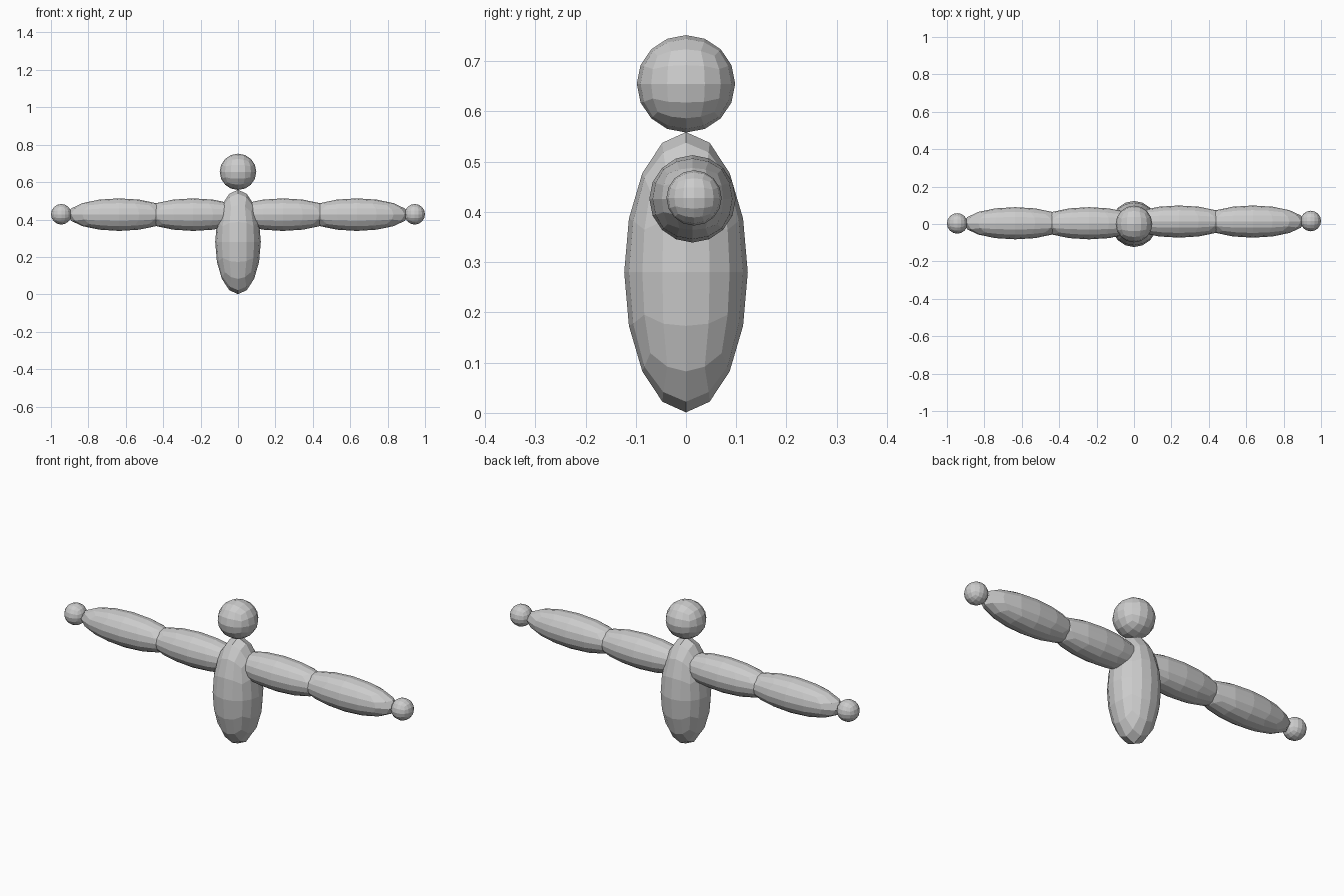
import bpy, bmesh
from mathutils import Vector

if "Cube" in bpy.data.objects:
    bpy.data.objects.remove(bpy.data.objects["Cube"])


def ball(name, center, radii):
    """Flat-faced ellipsoid made from a cube split twice and rounded."""
    bm = bmesh.new()
    bmesh.ops.create_cube(bm, size=2)
    for _ in range(2):
        bmesh.ops.subdivide_edges(bm, edges=bm.edges[:], cuts=1, use_grid_fill=True)
        for v in bm.verts:
            v.co.normalize()
    bmesh.ops.scale(bm, vec=Vector(radii), verts=bm.verts[:])
    bmesh.ops.recalc_face_normals(bm, faces=bm.faces[:])
    mesh = bpy.data.meshes.new(name)
    bm.to_mesh(mesh)
    bm.free()
    obj = bpy.data.objects.new(name, mesh)
    obj.location = center
    bpy.context.collection.objects.link(obj)
    return obj


# Torso and head
ball("torso", (0, 0, 0.28), (0.122, 0.123, 0.279))
ball("head", (0, 0, 0.655), (0.098, 0.098, 0.097))

# Arms: upper arm, forearm and hand on each side, set slightly unevenly in y
for side, s, y, hand_y in (("left", -1, 0.004, 0.003), ("right", 1, 0.013, 0.016)):
    ball(f"{side}_upper_arm", (s * 0.24, y, 0.426), (0.278, 0.086, 0.087))
    ball(f"{side}_forearm", (s * 0.635, y, 0.426), (0.278, 0.086, 0.087))
    ball(f"{side}_hand", (s * 0.945, hand_y, 0.428), (0.055, 0.055, 0.055))
